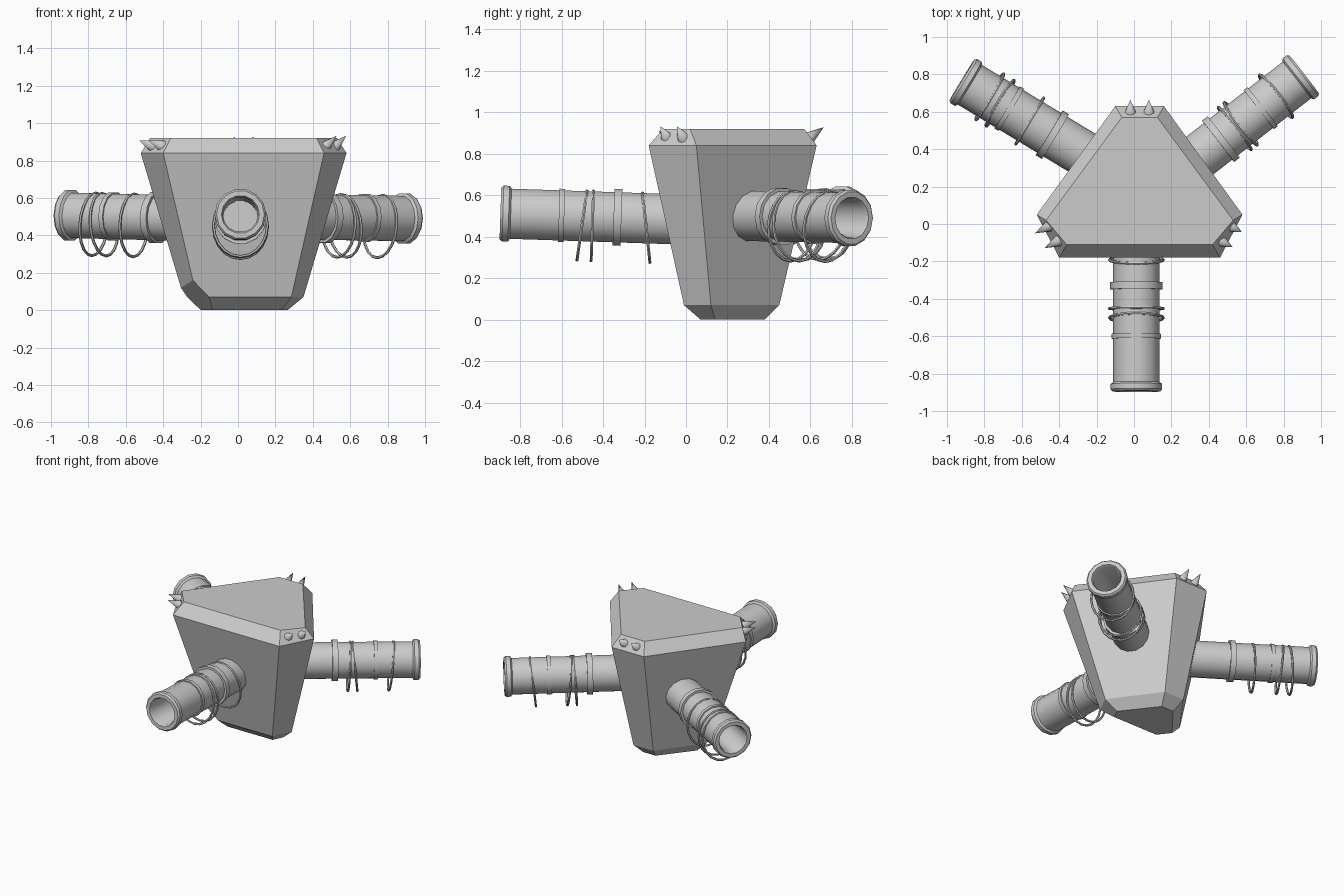
import bpy, bmesh, math
from mathutils import Vector, Matrix

if "Cube" in bpy.data.objects:
    bpy.data.objects.remove(bpy.data.objects["Cube"])


def finish(bm, name, smooth=False):
    bmesh.ops.remove_doubles(bm, verts=bm.verts, dist=1e-5)
    bmesh.ops.recalc_face_normals(bm, faces=bm.faces)
    me = bpy.data.meshes.new(name)
    bm.to_mesh(me)
    bm.free()
    ob = bpy.data.objects.new(name, me)
    bpy.context.collection.objects.link(ob)
    if smooth:
        bpy.ops.object.select_all(action='DESELECT')
        ob.select_set(True)
        bpy.context.view_layer.objects.active = ob
        bpy.ops.object.shade_smooth_by_angle(angle=math.radians(35))
    return ob


def skin(bm, rows, closed):
    """Quads between rings of points; closed also joins last row to first."""
    vs = [[bm.verts.new(p) for p in r] for r in rows]
    n = len(vs[0])
    for i in range(len(vs) if closed else len(vs) - 1):
        a, b = vs[i], vs[(i + 1) % len(vs)]
        for j in range(n):
            bm.faces.new((a[j], a[(j + 1) % n], b[(j + 1) % n], b[j]))
    return vs


def lathe(name, profile, frame, closed, sides=14):
    bm = bmesh.new()
    rows = [[frame @ Vector((r * math.cos(2 * math.pi * k / sides),
                             r * math.sin(2 * math.pi * k / sides), t))
             for k in range(sides)] for r, t in profile]
    skin(bm, rows, closed)
    return finish(bm, name, True)


def loop_ring(name, frame, t, tilt):
    """Loose oval wire ring hanging on a barrel."""
    bm = bmesh.new()
    rot = Matrix.Translation((0, -0.045, t)) @ Matrix.Rotation(tilt, 4, 'X')
    rows = []
    for i in range(20):
        a = 2 * math.pi * i / 20
        c = Vector((0.144 * math.cos(a), 0.168 * math.sin(a), 0))
        out = Vector((math.cos(a), math.sin(a), 0))
        rows.append([frame @ rot @ (c + 0.008 * (out * math.cos(b) + Vector((0, 0, math.sin(b)))))
                     for b in (2 * math.pi * k / 6 for k in range(6))])
    skin(bm, rows, True)
    return finish(bm, name, True)


# body: tapered block with a clipped-triangle section and bevelled ends
rings = [
    (0.0, [(-0.21, 0.14), (-0.17, 0.07), (0.23, 0.07), (0.265, 0.14), (0.08, 0.38), (-0.02, 0.38)]),
    (0.07, [(-0.29, 0.12), (-0.22, -0.01), (0.285, -0.01), (0.35, 0.12), (0.11, 0.45), (-0.05, 0.45)]),
    (0.84, [(-0.52, 0.05), (-0.40, -0.18), (0.46, -0.18), (0.58, 0.05), (0.16, 0.63), (-0.10, 0.63)]),
    (0.92, [(-0.47, 0.02), (-0.36, -0.11), (0.42, -0.11), (0.53, 0.02), (0.125, 0.57), (-0.065, 0.57)]),
]
loops = [[Vector((x, y, z)) for x, y in pts] for z, pts in rings]
bm = bmesh.new()
vs = skin(bm, loops, False)
bm.faces.new(vs[0])
bm.faces.new(vs[-1])
# chipped lower left corner
A, B, C = Vector((-0.305, 0.115, 0.12)), Vector((-0.241, -0.03, 0.16)), Vector((-0.15, 0.0, 0.06))
no = (B - A).cross(C - A).normalized()
cut = bmesh.ops.bisect_plane(bm, geom=bm.verts[:] + bm.edges[:] + bm.faces[:],
                             plane_co=A, plane_no=no, clear_inner=True)
bmesh.ops.holes_fill(bm, edges=[e for e in cut['geom_cut'] if isinstance(e, bmesh.types.BMEdge)])
finish(bm, "body")

# pairs of spikes on the three top corner bevels
for corner, (i, j) in {"left": (0, 1), "right": (2, 3), "back": (4, 5)}.items():
    lo, hi = loops[2], loops[3]
    nrm = (lo[j] - lo[i]).cross(hi[i] - lo[i]).normalized()
    for k, t in enumerate((0.28, 0.72)):
        p = (lo[i].lerp(lo[j], t) + hi[i].lerp(hi[j], t)) / 2
        bm = bmesh.new()
        m = Matrix.Translation(p + nrm * 0.035) @ nrm.to_track_quat('Z', 'Y').to_matrix().to_4x4()
        bmesh.ops.create_cone(bm, cap_ends=True, segments=10, radius1=0.032, radius2=0,
                              depth=0.09, matrix=m)
        finish(bm, f"{corner}_spike_{k + 1}", True)

# barrels: muzzle centre, inner axis point, loose rings (position, tilt)
barrels = {
    "front": ((0.013, -0.895, 0.512), (0.013, 0.0, 0.482), [(-0.395, -0.11), (-0.445, 0), (-0.705, 0.14)]),
    "right": ((0.91, 0.80, 0.49), (0.28, 0.31, 0.50), [(-0.19, 0.1), (-0.43, -0.1), (-0.47, 0.05)]),
    "left": ((-0.92, 0.77, 0.508), (-0.235, 0.355, 0.49), [(-0.175, -0.05), (-0.24, 0.1), (-0.425, 0.0)]),
}
tube = [(0, -0.9), (0.124, -0.9), (0.124, -0.05), (0.138, -0.04), (0.138, -0.012), (0.128, 0),
        (0.102, 0), (0.094, -0.015), (0.094, -0.6), (0, -0.6)]
for side, (end, inner, hoops) in barrels.items():
    d = (Vector(end) - Vector(inner)).normalized()
    s = Vector((0, 0, 1)).cross(d).normalized()
    frame = Matrix.Translation(end) @ Matrix((s, d.cross(s), d)).transposed().to_4x4()
    lathe(f"{side}_barrel", tube, frame, False)
    for k, (t, w, r) in enumerate(((-0.295, 0.013, 0.132), (-0.565, 0.019, 0.14))):
        lathe(f"{side}_band_{k + 1}", [(0.118, t - w), (r, t - w), (r, t + w), (0.118, t + w)],
              frame, True)
    for k, (t, tilt) in enumerate(hoops):
        loop_ring(f"{side}_loose_ring_{k + 1}", frame, t, tilt)
